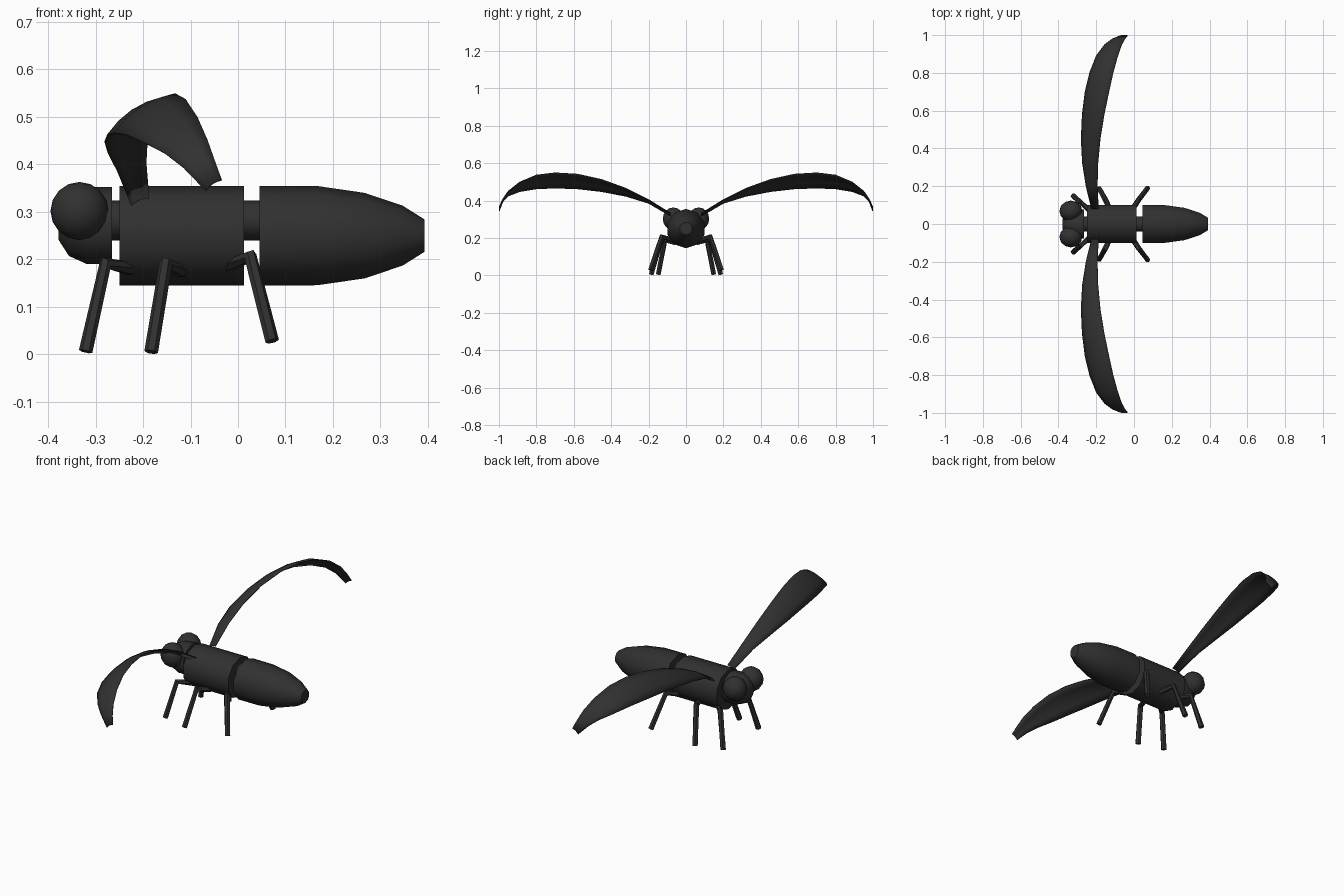
import bpy, bmesh, math
from mathutils import Vector

if "Cube" in bpy.data.objects:
    bpy.data.objects.remove(bpy.data.objects["Cube"])

mat = bpy.data.materials.new("dark_shell")
mat.diffuse_color = (0.03, 0.03, 0.03, 1)
mat.use_nodes = True
mat.node_tree.nodes["Principled BSDF"].inputs["Base Color"].default_value = mat.diffuse_color


def make(name, bm, angle=40):
    bmesh.ops.recalc_face_normals(bm, faces=bm.faces)
    me = bpy.data.meshes.new(name)
    bm.to_mesh(me)
    bm.free()
    ob = bpy.data.objects.new(name, me)
    bpy.context.collection.objects.link(ob)
    me.materials.append(mat)
    bpy.ops.object.select_all(action='DESELECT')
    ob.select_set(True)
    bpy.context.view_layer.objects.active = ob
    bpy.ops.object.shade_smooth_by_angle(angle=math.radians(angle))
    return ob


def loft(name, rings, closed=True, angle=40):
    bm = bmesh.new()
    vs = [[bm.verts.new(p) for p in r] for r in rings]
    n = len(vs[0])
    for a, b in zip(vs, vs[1:]):
        for i in range(n if closed else n - 1):
            j = (i + 1) % n
            bm.faces.new((a[i], a[j], b[j], b[i]))
    if closed:
        bm.faces.new(vs[0])
        bm.faces.new(vs[-1])
    return make(name, bm, angle)


def lathe_x(name, profile, sides=10):
    # profile entries: x, radius, centre height
    rings = [[(x, r * math.sin(math.tau * i / sides), z + r * math.cos(math.tau * i / sides))
              for i in range(sides)] for x, r, z in profile]
    return loft(name, rings)


def leg(name, pts, r=0.0145, sides=6):
    pts = [Vector(p) for p in pts]
    rings = []
    for i, p in enumerate(pts):
        t1 = (pts[min(i + 1, len(pts) - 1)] - p).normalized()
        t0 = (p - pts[max(i - 1, 0)]).normalized()
        t = (t0 + t1).normalized()
        u = (Vector((1, 0, 0)) - t * t.x).normalized()
        v = t.cross(u)
        rings.append([p + r * (u * math.cos(math.tau * k / sides) + v * math.sin(math.tau * k / sides))
                      for k in range(sides)])
    loft(name, rings)


# Body segments
lathe_x("thorax", [(-0.25, 0.105, 0.25), (0.013, 0.105, 0.25)])
lathe_x("abdomen", [(0.045, 0.105, 0.25), (0.167, 0.1045, 0.25), (0.267, 0.09, 0.25),
                    (0.347, 0.063, 0.25), (0.393, 0.034, 0.25)])
lathe_x("head", [(-0.265, 0.081, 0.271), (-0.318, 0.081, 0.271), (-0.356, 0.064, 0.271),
                 (-0.378, 0.03, 0.271)])
lathe_x("neck", [(-0.28, 0.042, 0.282), (-0.24, 0.042, 0.282)])
lathe_x("waist", [(0.0, 0.042, 0.282), (0.06, 0.042, 0.282)])

# Wing stations: y, leading x, leading z, trailing x, trailing z
stations = [(0.08, -0.225, 0.315, -0.187, 0.33), (0.2, -0.254, 0.385, -0.193, 0.405),
            (0.32, -0.273, 0.422, -0.19, 0.465), (0.45, -0.28, 0.447, -0.178, 0.512),
            (0.58, -0.274, 0.462, -0.157, 0.541), (0.7, -0.259, 0.466, -0.132, 0.548),
            (0.8, -0.235, 0.462, -0.11, 0.536), (0.89, -0.2, 0.447, -0.085, 0.498),
            (0.95, -0.155, 0.424, -0.064, 0.45), (0.98, -0.115, 0.393, -0.048, 0.405),
            (0.998, -0.068, 0.344, -0.034, 0.367)]

for side, s in (("left", -1), ("right", 1)):
    # Eyes
    bm = bmesh.new()
    bmesh.ops.create_uvsphere(bm, u_segments=12, v_segments=8, radius=0.061)
    bmesh.ops.scale(bm, vec=(1, 0.92, 1), verts=bm.verts)
    bmesh.ops.translate(bm, vec=(-0.334, s * 0.068, 0.302), verts=bm.verts)
    make(side + "_eye", bm, 60)

    # Wings
    rings = []
    for y, lx, lz, tx, tz in stations:
        ring = []
        for k in range(5):
            t = k / 4
            c = 0.1 * 4 * t * (1 - t)
            ring.append((lx + (tx - lx) * t - c * (tz - lz), s * y, lz + (tz - lz) * t + c * (tx - lx)))
        rings.append(ring)
    wing = loft(side + "_wing", rings, closed=False)
    mod = wing.modifiers.new("thickness", 'SOLIDIFY')
    mod.thickness = 0.004
    mod.offset = 0

    # Legs: hip, knee, foot
    for name, pts in {
        "front": [(-0.225, 0.06, 0.18), (-0.279, 0.112, 0.192), (-0.321, 0.148, 0.006)],
        "middle": [(-0.12, 0.06, 0.175), (-0.152, 0.13, 0.192), (-0.183, 0.186, 0.005)],
        "hind": [(-0.02, 0.06, 0.185), (0.026, 0.13, 0.207), (0.072, 0.19, 0.028)],
    }.items():
        leg(f"{side}_{name}_leg", [(x, s * y, z) for x, y, z in pts])
